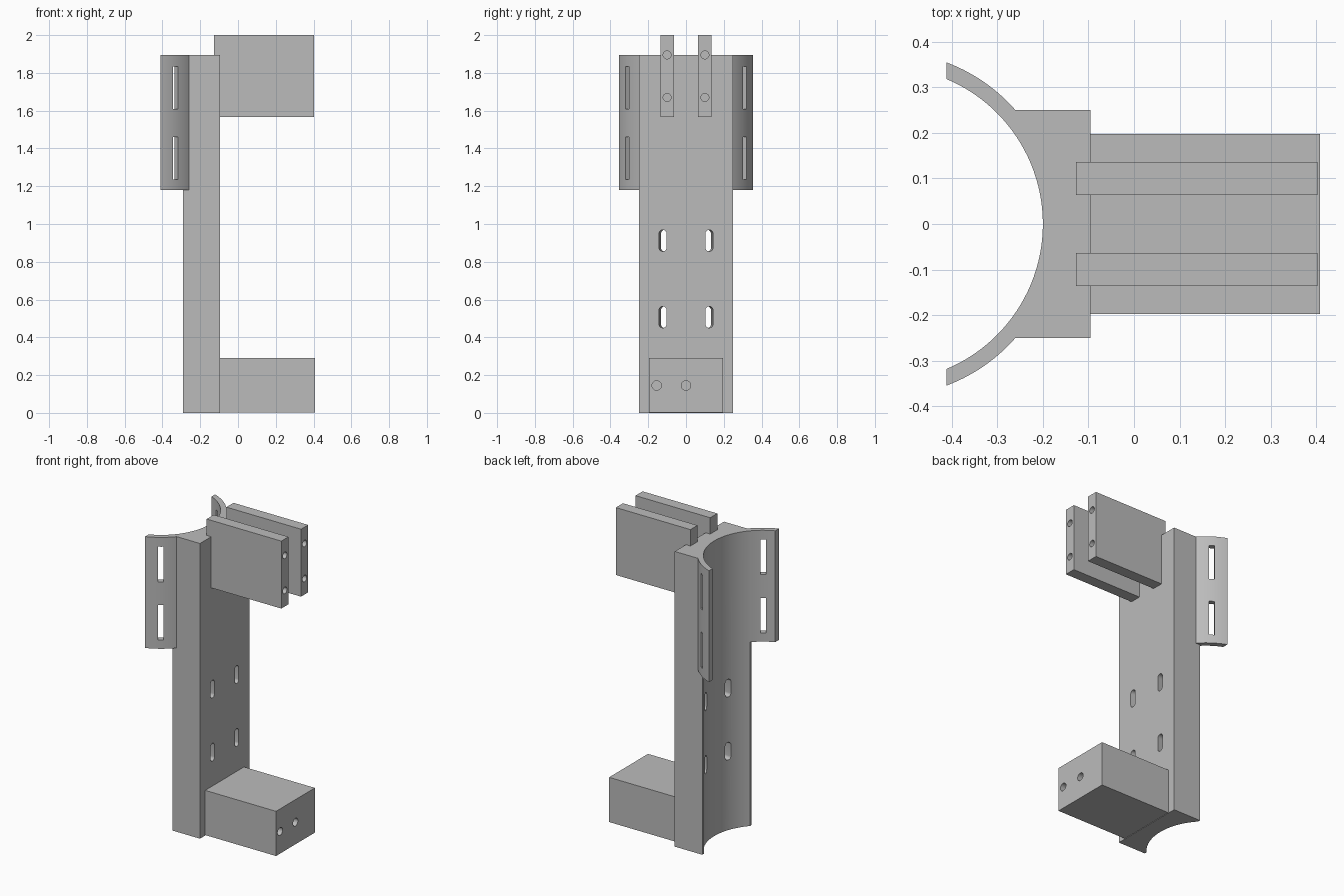
import bpy, bmesh, math
from mathutils import Matrix

cube = bpy.data.objects.get("Cube")
if cube:
    bpy.data.objects.remove(cube, do_unlink=True)

grey = bpy.data.materials.new("plain grey")
grey.use_nodes = True
colour = (0.5, 0.5, 0.5, 1)
grey.diffuse_color = colour
grey.node_tree.nodes["Principled BSDF"].inputs["Base Color"].default_value = colour

AXIS_X, R_IN, R_OUT = -0.545, 0.345, 0.379   # curved cradle
TIP_X, HALF_W, FACE_X, TOP = -0.411, 0.25, -0.095, 1.895


def prism(name, outline, depth, matrix=Matrix()):
    """Extrude a flat outline along local z, then place it."""
    bm = bmesh.new()
    face = bm.faces.new([bm.verts.new((x, y, 0)) for x, y in outline])
    up = bmesh.ops.extrude_face_region(bm, geom=[face])["geom"]
    bmesh.ops.translate(bm, vec=(0, 0, depth),
                        verts=[v for v in up if isinstance(v, bmesh.types.BMVert)])
    bmesh.ops.recalc_face_normals(bm, faces=bm.faces)
    bm.transform(matrix)
    mesh = bpy.data.meshes.new(name)
    bm.to_mesh(mesh)
    bm.free()
    mesh.materials.append(grey)
    obj = bpy.data.objects.new(name, mesh)
    bpy.context.collection.objects.link(obj)
    return obj


def box(name, x0, x1, y0, y1, z0, z1):
    return prism(name, [(x0, y0), (x1, y0), (x1, y1), (x0, y1)], z1 - z0,
                 Matrix.Translation((0, 0, z0)))


def arc(r, a0, a1, n, cx=0, cy=0):
    return [(cx + r * math.cos(a0 + (a1 - a0) * i / n),
             cy + r * math.sin(a0 + (a1 - a0) * i / n)) for i in range(n + 1)]


def combine(target, other, operation):
    mod = target.modifiers.new(operation.lower(), "BOOLEAN")
    mod.operation, mod.solver, mod.object = operation, "EXACT", other
    bpy.context.view_layer.objects.active = target
    bpy.ops.object.modifier_apply(modifier=mod.name)
    bpy.data.objects.remove(other, do_unlink=True)


def drill(target, x_end, y, z, radius, depth=0.2):
    """Blind round hole going in from the free end."""
    to_x = Matrix.Translation((x_end - depth, y, z)) @ Matrix.Rotation(math.pi / 2, 4, "Y")
    combine(target, prism("hole_cutter", arc(radius, 0, math.tau, 32)[:-1], depth + 0.05, to_x),
            "DIFFERENCE")


# Upright slab with curved wings, hollowed by one long cylinder
body = box("upright_cradle", -0.291, FACE_X, -HALF_W, HALF_W, 0, TOP)
tip = math.acos((TIP_X - AXIS_X) / R_OUT)
root = math.asin(HALF_W / R_OUT)
side = arc(R_OUT, tip, root, 14, AXIS_X)
wings = prism("wings", side + [(x, -y) for x, y in reversed(side)], TOP - 1.18,
              Matrix.Translation((0, 0, 1.18)))
combine(body, wings, "UNION")
bore = prism("bore_cutter", arc(R_IN, 0, math.tau, 128, AXIS_X)[:-1], TOP + 0.2,
             Matrix.Translation((0, 0, -0.1)))
combine(body, bore, "DIFFERENCE")

for s in (-1, 1):
    # Straight strap slots through the wings
    for z0 in (1.235, 1.61):
        strap = box("strap_cutter", 0.31, 0.42, -0.016, 0.016, z0, z0 + 0.225)
        strap.data.transform(Matrix.Translation((AXIS_X, 0, 0))
                             @ Matrix.Rotation(s * math.radians(55.4), 4, "Z"))
        combine(body, strap, "DIFFERENCE")
    # Round-ended slots through the slab, leaning slightly inward
    for z in (0.507, 0.912):
        r, h = 0.02, 0.037
        outline = arc(r, math.pi / 2, math.pi * 1.5, 12, -h) + arc(r, -math.pi / 2, math.pi / 2, 12, h)
        place = (Matrix.Translation((FACE_X, s * 0.123, z))
                 @ Matrix.Rotation(s * math.radians(4.6), 4, "Z")
                 @ Matrix.Rotation(math.pi / 2, 4, "Y")
                 @ Matrix.Translation((0, 0, -0.25)))
        combine(body, prism("slot_cutter", outline, 0.3, place), "DIFFERENCE")

# Pair of upper plates with two end holes each
parts = [body]
for s, label in ((1, "left"), (-1, "right")):
    y0, y1 = sorted((s * 0.064, s * 0.136))
    plate = box(label + "_upper_plate", -0.127, 0.403, y0, y1, 1.567, 2)
    for z in (1.67, TOP):
        drill(plate, 0.403, s * 0.1, z, 0.021)
    parts.append(plate)

# Lower block with two end holes
block = box("lower_block", FACE_X - 0.02, 0.408, -0.197, 0.197, 0.003, 0.29)
for y in (-0.155, 0):
    drill(block, 0.408, y, 0.145, 0.025)
parts.append(block)

bpy.ops.object.select_all(action="DESELECT")
for obj in parts:
    obj.select_set(True)
bpy.context.view_layer.objects.active = body
bpy.ops.object.shade_smooth_by_angle(angle=math.radians(30))
